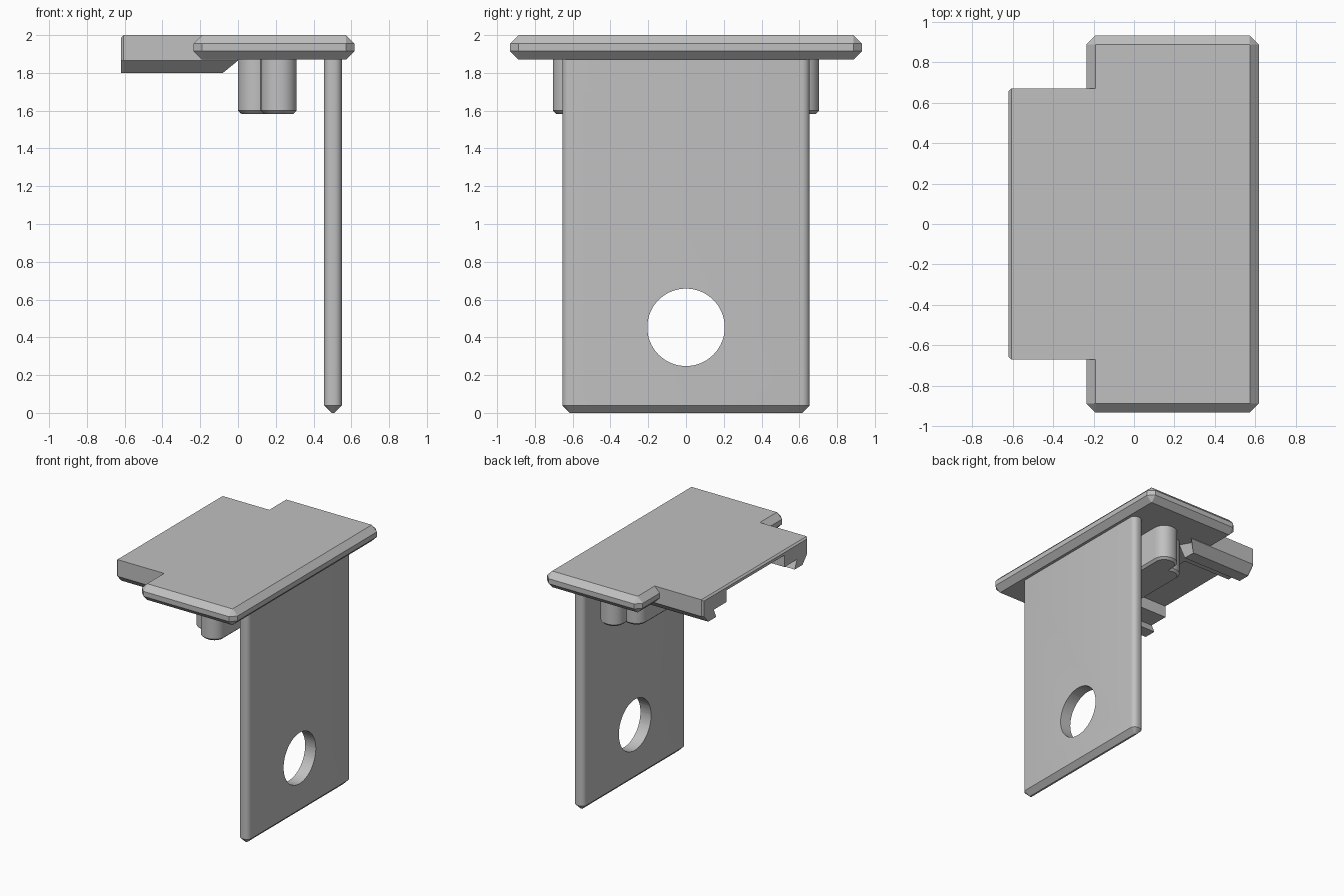
import bpy, bmesh
from math import cos, sin, pi, radians

if "Cube" in bpy.data.objects:
    bpy.data.objects.remove(bpy.data.objects["Cube"], do_unlink=True)

grey = bpy.data.materials.new("light_grey")
grey.use_nodes = True
colour = (0.53, 0.53, 0.53, 1)
grey.diffuse_color = colour
grey.node_tree.nodes["Principled BSDF"].inputs["Base Color"].default_value = colour


def skin(name, rings, smooth=False):
    """Join closed rings of equal length with sides and end caps."""
    bm = bmesh.new()
    loops = [[bm.verts.new(p) for p in ring] for ring in rings]
    n = len(loops[0])
    for a, b in zip(loops, loops[1:]):
        for i in range(n):
            j = (i + 1) % n
            bm.faces.new((a[i], a[j], b[j], b[i]))
    bm.faces.new(loops[0][::-1])
    bm.faces.new(loops[-1])
    bmesh.ops.recalc_face_normals(bm, faces=bm.faces)
    mesh = bpy.data.meshes.new(name)
    bm.to_mesh(mesh)
    bm.free()
    mesh.materials.append(grey)
    obj = bpy.data.objects.new(name, mesh)
    bpy.context.collection.objects.link(obj)
    bpy.ops.object.select_all(action="DESELECT")
    obj.select_set(True)
    bpy.context.view_layer.objects.active = obj
    if smooth:
        bpy.ops.object.shade_smooth_by_angle(angle=radians(30))
    return obj


def rounded_ring(x0, x1, half_y, radius, segs, inset, z):
    """Horizontal rectangle with rounded (or cut) corners, shrunk by inset."""
    r = max(radius - inset, 0.002)
    cx, hx, hy = (x0 + x1) / 2, (x1 - x0) / 2 - inset - r, half_y - inset - r
    ring = []
    for k, (sx, sy) in enumerate(((1, 1), (-1, 1), (-1, -1), (1, -1))):
        for s in range(segs + 1):
            a = (k + s / segs) * pi / 2
            ring.append((cx + sx * hx + r * cos(a), sy * hy + r * sin(a), z))
    return ring


def slab(name, x0, x1, half_y, radius, segs, layers):
    rings = [rounded_ring(x0, x1, half_y, radius, segs, i, z) for i, z in layers]
    return skin(name, rings, segs > 1)


# Top plate, chamfered all round
slab("top_plate", -0.235, 0.617, 0.932, 0.045, 1,
     [(0.045, 1.87), (0, 1.915), (0, 1.955), (0.045, 2)])

# Tongue: thin web between two stepped rails, sloping into the plate
half = [(0.67, 2), (0.67, 1.865), (0.6, 1.8), (0.5, 1.8),
        (0.53, 1.87), (0.37, 1.87), (0.37, 1.965)]
profile = half + [(-y, z) for y, z in reversed(half)]


def tongue_ring(x, cut=0.0, slope=0.0):
    ring = []
    for y, z in profile:
        if abs(y) > 0.66:
            y -= cut if y > 0 else -cut
        ring.append((x - (slope if z < 1.85 else 0), y, z - (cut if z > 1.99 else 0)))
    return ring


skin("tongue", [tongue_ring(-0.619, 0.013), tongue_ring(-0.606),
                tongue_ring(0, slope=0.08)])

# Hanging panel with rounded sides and a chamfered foot
panel = slab("hanging_panel", 0.455, 0.55, 0.655, 0.04, 6,
             [(0.04, 0), (0, 0.04), (0, 1.9)])

# Round hole through the panel
bpy.ops.mesh.primitive_cylinder_add(vertices=64, radius=0.205, depth=0.5,
                                    location=(0.5, 0, 0.453), rotation=(0, pi / 2, 0))
cutter = bpy.context.object
cutter.name = "hole_cutter"
cutter.hide_render = True
cutter.data.materials.append(grey)
bpy.context.view_layer.objects.active = panel
hole = panel.modifiers.new("hole", "BOOLEAN")
hole.operation = "DIFFERENCE"
hole.solver = "EXACT"
hole.object = cutter
bpy.ops.object.modifier_apply(modifier=hole.name)
bpy.data.objects.remove(cutter, do_unlink=True)
bpy.ops.object.select_all(action="DESELECT")
panel.select_set(True)
bpy.ops.object.shade_smooth_by_angle(angle=radians(30))

# Round-ended ribs under the plate
for name, x0, x1, reach in (("outer_rib", 0.12, 0.31, 0.705),
                            ("inner_rib", 0.0, 0.19, 0.59)):
    slab(name, x0, x1, reach, 0.09, 8, [(0.018, 1.583), (0, 1.6), (0, 1.89)])
